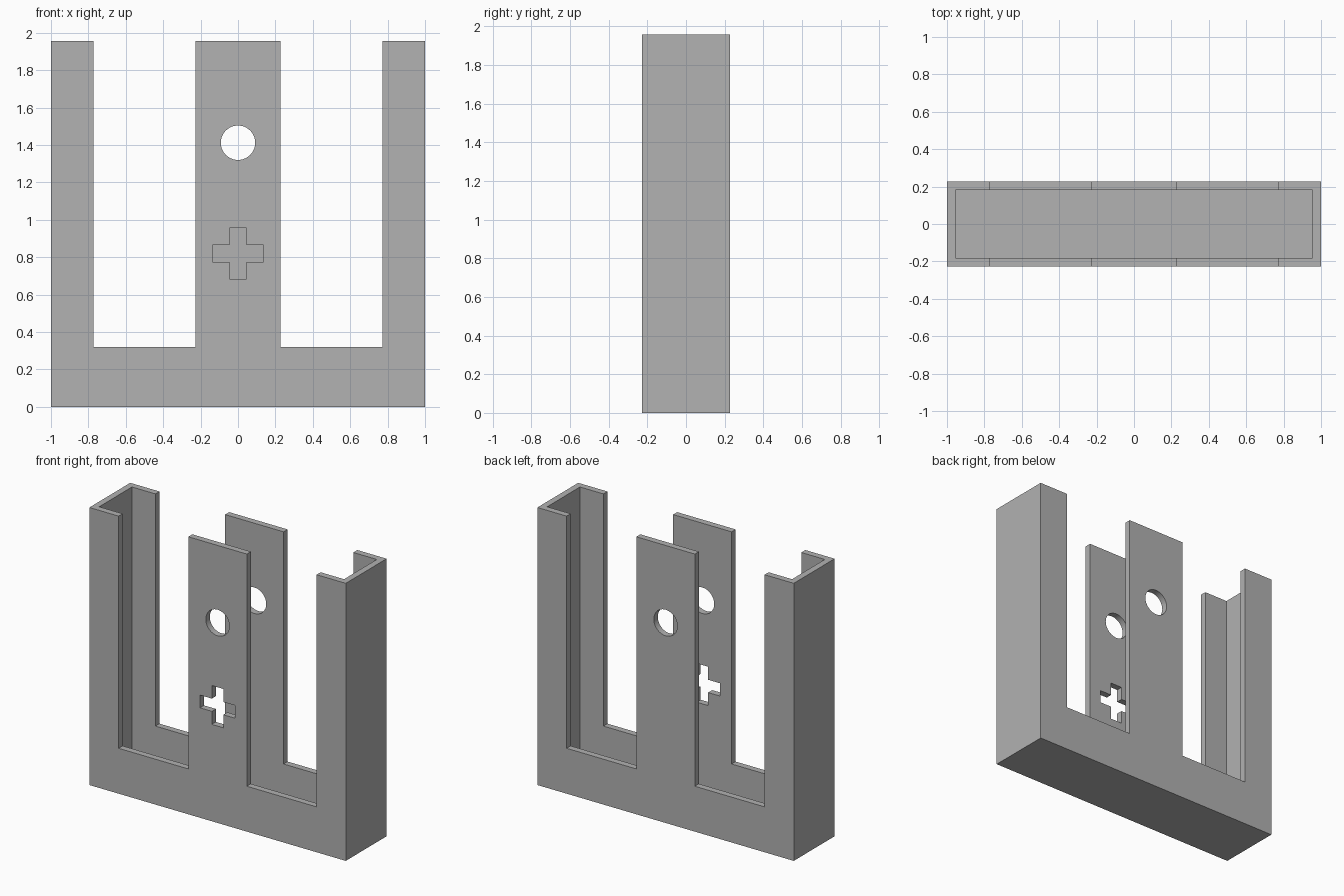
import bpy
import bmesh
import math
from mathutils import Vector

cube = bpy.data.objects.get("Cube")
if cube:
    bpy.data.objects.remove(cube, do_unlink=True)

WIDTH, DEPTH, HEIGHT, WALL = 2.0, 0.455, 1.957, 0.045

grey = bpy.data.materials.new("plain grey")
grey.use_nodes = True
colour = (0.445, 0.445, 0.445, 1)
grey.diffuse_color = colour
grey.node_tree.nodes["Principled BSDF"].inputs["Base Color"].default_value = colour


def prism(name, outline, y0, y1):
    """Extrude an (x, z) outline from y0 to y1."""
    bm = bmesh.new()
    face = bm.faces.new([bm.verts.new((x, y0, z)) for x, z in outline])
    new = bmesh.ops.extrude_face_region(bm, geom=[face])["geom"]
    verts = [v for v in new if isinstance(v, bmesh.types.BMVert)]
    bmesh.ops.translate(bm, verts=verts, vec=Vector((0, y1 - y0, 0)))
    bmesh.ops.recalc_face_normals(bm, faces=bm.faces)
    mesh = bpy.data.meshes.new(name)
    bm.to_mesh(mesh)
    bm.free()
    obj = bpy.data.objects.new(name, mesh)
    bpy.context.collection.objects.link(obj)
    mesh.materials.append(grey)
    return obj


def rectangle(x0, x1, z0, z1):
    return [(x0, z0), (x1, z0), (x1, z1), (x0, z1)]


def cut(target, cutter):
    """Subtract the cutter and discard it."""
    mod = target.modifiers.new("cut", "BOOLEAN")
    mod.operation = "DIFFERENCE"
    mod.solver = "EXACT"
    mod.object = cutter
    bpy.context.view_layer.objects.active = target
    bpy.ops.object.modifier_apply(modifier=mod.name)
    bpy.data.objects.remove(cutter, do_unlink=True)


# Outer block, hollowed into an open-topped box
half_x, half_y = WIDTH / 2, DEPTH / 2
box = prism("open_box", rectangle(-half_x, half_x, 0, HEIGHT), -half_y, half_y)
inner = rectangle(WALL - half_x, half_x - WALL, WALL, HEIGHT + 1)
cut(box, prism("cavity", inner, WALL - half_y, half_y - WALL))

# Tall slots either side of the middle panels, through front and back
for side in (-1, 1):
    slot = rectangle(side * 0.228, side * 0.772, 0.32, HEIGHT + 1)
    cut(box, prism("slot", slot, -1, 1))

# Round hole through both middle panels
circle = [(0.092 * math.cos(a), 1.412 + 0.092 * math.sin(a))
          for a in (math.tau * i / 48 for i in range(48))]
cut(box, prism("round_hole", circle, -1, 1))

# Plus-shaped hole in the front panel only
arm, reach = 0.045, 0.137
corner = [(reach, -arm), (reach, arm), (arm, arm)]
plus = []
for turn in range(4):
    c, s = ((1, 0), (0, 1), (-1, 0), (0, -1))[turn]
    plus += [(x * c - z * s, 0.82 + x * s + z * c) for x, z in corner]
cut(box, prism("plus_hole", plus, -1, 0))

# Flat walls, smooth hole rim
bpy.ops.object.select_all(action="DESELECT")
box.select_set(True)
bpy.context.view_layer.objects.active = box
bpy.ops.object.shade_smooth_by_angle(angle=math.radians(30))
